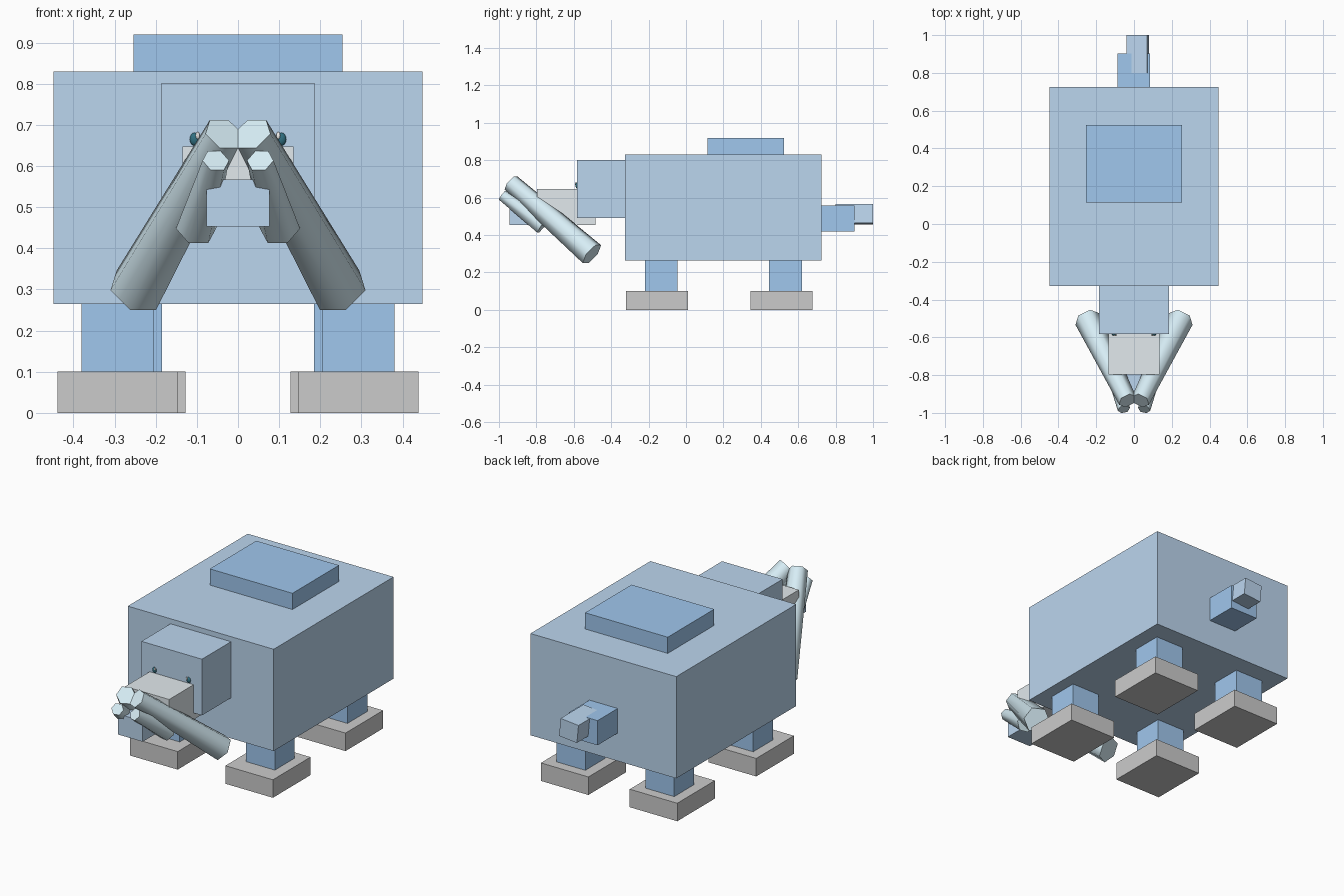
import bpy, bmesh, math
from mathutils import Vector, Matrix

if "Cube" in bpy.data.objects:
    bpy.data.objects.remove(bpy.data.objects["Cube"])


def material(name, r, g, b):
    m = bpy.data.materials.new(name)
    m.diffuse_color = (r, g, b, 1)
    m.use_nodes = True
    m.node_tree.nodes["Principled BSDF"].inputs["Base Color"].default_value = m.diffuse_color
    return m


LIGHT = material("light_blue", 0.50, 0.67, 0.86)
MID = material("mid_blue", 0.35, 0.57, 0.85)
PALE = material("pale_blue_grey", 0.76, 0.82, 0.85)
ICE = material("ice_blue", 0.68, 0.85, 0.92)
DARK = material("dark_teal", 0.03, 0.16, 0.22)
WHITE = material("white", 0.95, 0.93, 0.90)


def finish(name, bm, mat):
    mesh = bpy.data.meshes.new(name)
    bm.to_mesh(mesh)
    bm.free()
    ob = bpy.data.objects.new(name, mesh)
    bpy.context.collection.objects.link(ob)
    if mat:
        mesh.materials.append(mat)
    return ob


def smooth(ob, degrees):
    bpy.ops.object.select_all(action='DESELECT')
    bpy.context.view_layer.objects.active = ob
    ob.select_set(True)
    bpy.ops.object.shade_smooth_by_angle(angle=math.radians(degrees))


def box(name, x, y, z, mat=None, roll=0):
    """Box from (min, max) ranges, optionally rolled about its y axis."""
    bm = bmesh.new()
    size = [b - a for a, b in (x, y, z)]
    bmesh.ops.create_cube(bm, size=1, matrix=Matrix.Diagonal((*size, 1)))
    ob = finish(name, bm, mat)
    ob.location = [(a + b) / 2 for a, b in (x, y, z)]
    ob.rotation_euler.y = roll
    return ob


def tusk(name, root, tip, r_root, r_tip):
    """Tapered six-sided tusk with a flat edge on top."""
    root, tip = Vector(root), Vector(tip)
    d = tip - root
    m = (Matrix.Translation((root + tip) / 2)
         @ d.to_track_quat('Z', 'Y').to_matrix().to_4x4()
         @ Matrix.Rotation(math.radians(30), 4, 'Z'))
    bm = bmesh.new()
    bmesh.ops.create_cone(bm, cap_ends=True, segments=6, radius1=r_root,
                          radius2=r_tip, depth=d.length, matrix=m)
    smooth(finish(name, bm, ICE), 65)


def ball(name, centre, radii, mat):
    bm = bmesh.new()
    bmesh.ops.create_uvsphere(bm, u_segments=10, v_segments=8, radius=1,
                              matrix=Matrix.Translation(centre) @ Matrix.Diagonal((*radii, 1)))
    smooth(finish(name, bm, mat), 60)


# Body and head
box("body", (-.448, .448), (-.327, .725), (.265, .83), LIGHT)
box("back_plate", (-.254, .254), (.115, .523), (.82, .92), MID)
box("head", (-.186, .186), (-.582, -.32), (.49, .802), LIGHT)
box("snout", (-.135, .135), (-.797, -.485), (.453, .647), PALE)
box("nose_block", (-.076, .076), (-.945, -.79), (.453, .567), LIGHT)

# Tail
box("tail_base", (-.088, .086), (.72, .902), (.42, .557), MID)
box("tail_tip", (-.035, .075), (.80, 1.0), (.46, .56), LIGHT, roll=-.095)

for side, s in (("left", 1), ("right", -1)):
    # Legs and feet; the rear pair sits slightly closer together
    for end, x, y in (("front", .2925, -.133), ("rear", .273, .532)):
        cx = s * x
        box(f"{end}_{side}_leg", (cx - .088, cx + .088), (y - .087, y + .087), (.09, .27), MID)
        cy = y - .022
        box(f"{end}_{side}_foot", (cx - .146, cx + .146), (cy - .165, cy + .165), (0, .1))

    # Tusks
    tusk(f"{side}_large_tusk", (s * .247, -.503, .298), (s * .034, -.935, .678), .07, .05)
    tusk(f"{side}_small_tusk", (s * .102, -.765, .448), (s * .054, -.981, .613), .05, .033)

    # Eyes
    ball(f"{side}_eye", (s * .105, -.582, .665), (.013, .009, .016), DARK)
    ball(f"{side}_eye_glint", (s * .098, -.589, .674), (.005, .004, .009), WHITE)
